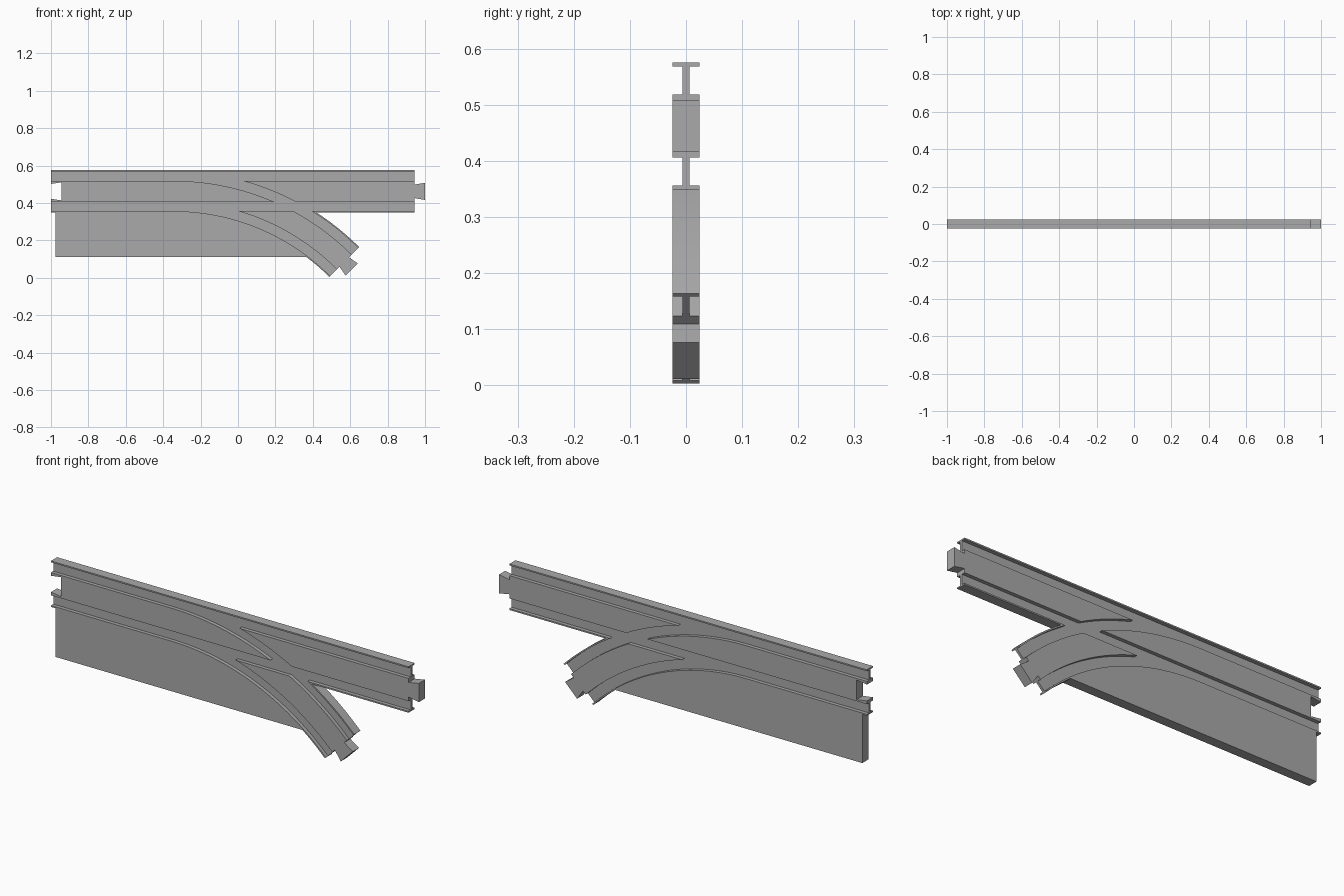
import bpy, bmesh, math

cube = bpy.data.objects.get("Cube")
if cube:
    bpy.data.objects.remove(cube, do_unlink=True)

grey = bpy.data.materials.new("stone grey")
grey.use_nodes = True
grey.diffuse_color = (0.4, 0.4, 0.4, 1)
grey.node_tree.nodes["Principled BSDF"].inputs["Base Color"].default_value = (0.4, 0.4, 0.4, 1)

# Layout: straight track at height ZC, branch is a 45 degree arc bending down
ZC, R = 0.462, 1.292
CX, CZ = -0.345, ZC - R
BED, GROOVE, EDGE = 0.056, 0.106, 0.113     # half widths of bed, groove and flange
HALF, WEB = 0.024, 0.006                    # half thickness of raised parts and web
X0, X1 = -1.0, 0.944                        # ends of the straight track
END = math.pi / 4
PANEL_Z, PANEL_X = 0.11, -0.975
TAB = 0.056                                 # connector length
TIP, NECK = 0.046, 0.036                    # connector half widths


def angle_at(off, z):
    """Angle where the arc at this offset reaches height z."""
    return math.acos((z - CZ) / (R + off))


def arc(off, a0, a1, steps=28):
    pts = []
    for i in range(steps + 1):
        a = a0 + (a1 - a0) * i / steps
        pts.append((CX + (R + off) * math.sin(a), CZ + (R + off) * math.cos(a)))
    return pts


def plate(name, outline, half):
    """Extrude an x-z outline symmetrically about y = 0."""
    bm = bmesh.new()
    face = bm.faces.new([bm.verts.new((x, -half, z)) for x, z in outline])
    ext = bmesh.ops.extrude_face_region(bm, geom=[face], use_keep_orig=True)
    verts = [g for g in ext["geom"] if isinstance(g, bmesh.types.BMVert)]
    bmesh.ops.translate(bm, verts=verts, vec=(0, 2 * half, 0))
    bmesh.ops.recalc_face_normals(bm, faces=bm.faces)
    mesh = bpy.data.meshes.new(name)
    bm.to_mesh(mesh)
    bm.free()
    mesh.materials.append(grey)
    obj = bpy.data.objects.new(name, mesh)
    bpy.context.collection.objects.link(obj)
    bpy.ops.object.select_all(action="DESELECT")
    obj.select_set(True)
    bpy.context.view_layer.objects.active = obj
    bpy.ops.object.shade_smooth_by_angle(angle=math.radians(15))
    return obj


def connector(origin, a):
    """Dovetail tab points, bottom to top, on a track end turned down by angle a."""
    dx, dz = math.cos(a), -math.sin(a)
    nx, nz = math.sin(a), math.cos(a)
    return [(origin[0] + dx * u + nx * v, origin[1] + dz * u + nz * v)
            for u, v in ((0, -NECK), (TAB, -TIP), (TAB, TIP), (0, NECK))]


top, bottom = ZC + BED, ZC - BED
low = ZC - GROOVE                           # top of the lower flange
notch = [(X0, ZC - 0.040), (X0 + 0.055, ZC - 0.048),
         (X0 + 0.055, ZC + 0.048), (X0, ZC + 0.040)]

# Top flange of the straight track
plate("top_flange", [(X0, ZC + GROOVE), (X1, ZC + GROOVE),
                     (X1, ZC + EDGE), (X0, ZC + EDGE)], HALF)

# Straight bed before the branch, ending in a point, with socket
plate("bed_left", [(X0, bottom)] + notch + [(X0, top)]
      + arc(BED, 0, angle_at(BED, bottom)), HALF)

# Straight bed after the branch, with connector tab
plate("bed_right", arc(GROOVE, angle_at(GROOVE, top), angle_at(GROOVE, bottom))
      + [(X1, bottom)] + connector((X1, ZC), 0) + [(X1, top)], HALF)

# Branch bed with connector tab
branch_end = arc(0, END, END, 1)[0]
plate("branch_bed", arc(-BED, angle_at(-BED, low), END)
      + connector(branch_end, END)
      + arc(BED, END, angle_at(BED, low)), HALF)

# Lower flange of the straight track joined to the outer branch flange
plate("outer_branch_flange", [(X1, low), (X1, ZC - EDGE)]
      + arc(EDGE, angle_at(EDGE, ZC - EDGE), END)
      + arc(GROOVE, END, angle_at(GROOVE, low)), HALF)

# Inner flange with the support panel below it
plate("support_panel", [(X0, ZC - EDGE), (X0, low)]
      + arc(-GROOVE, 0, END)
      + arc(-EDGE, END, angle_at(-EDGE, PANEL_Z))
      + [(PANEL_X, PANEL_Z), (PANEL_X, ZC - EDGE)], HALF)

# Thin web joining all flanges and beds
mid = (GROOVE + EDGE) / 2
plate("web", [(X0, ZC - mid)] + notch + [(X0, ZC + mid), (X1, ZC + mid), (X1, ZC - mid)]
      + arc(mid, angle_at(mid, ZC - mid), END)
      + arc(-mid, END, 0), WEB)
